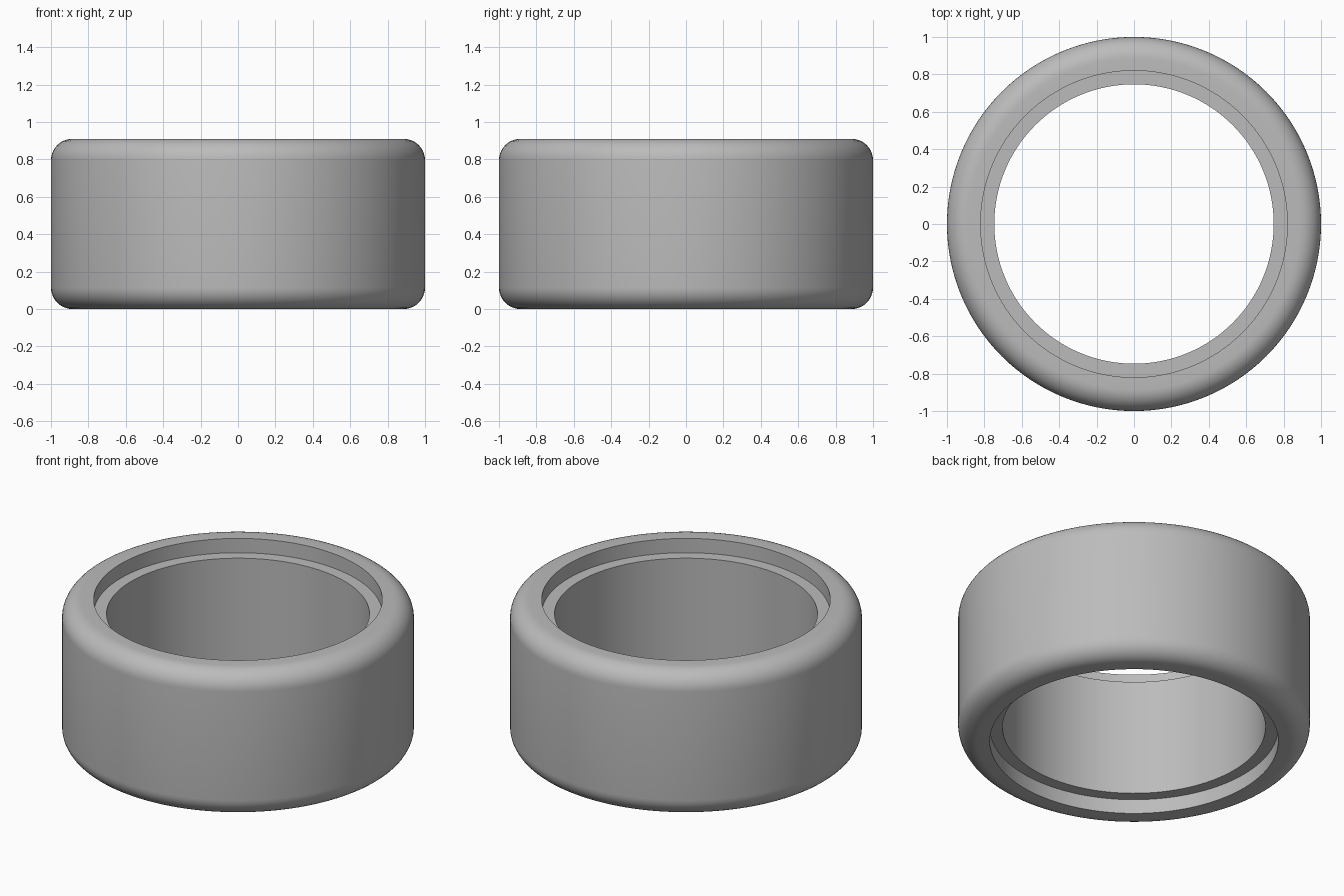
import bpy, bmesh, math
from mathutils import Matrix, Vector

cube = bpy.data.objects.get("Cube")
if cube:
    bpy.data.objects.remove(cube, do_unlink=True)

HEIGHT, OUTER, RIM, BORE = 0.91, 1.0, 0.82, 0.747
DEPTH, FILLET = 0.09, 0.115
SEGMENTS, ARC_STEPS = 128, 10

# Upper half of the ring section, from the bore out to the tread
upper = [(BORE, HEIGHT - DEPTH), (RIM, HEIGHT - DEPTH), (RIM, HEIGHT)]
for i in range(ARC_STEPS + 1):
    a = math.pi / 2 * (1 - i / ARC_STEPS)
    upper.append((OUTER - FILLET + FILLET * math.cos(a),
                  HEIGHT - FILLET + FILLET * math.sin(a)))

# Mirror it for the lower half, closing the section
profile = upper + [(r, HEIGHT - z) for r, z in reversed(upper)]

# Revolve the section
bm = bmesh.new()
rings = []
for s in range(SEGMENTS):
    turn = Matrix.Rotation(2 * math.pi * s / SEGMENTS, 3, "Z")
    rings.append([bm.verts.new(turn @ Vector((r, 0, z))) for r, z in profile])
for s, ring in enumerate(rings):
    after = rings[(s + 1) % SEGMENTS]
    for i in range(len(profile)):
        j = (i + 1) % len(profile)
        bm.faces.new((ring[i], ring[j], after[j], after[i]))
bmesh.ops.recalc_face_normals(bm, faces=bm.faces)
mesh = bpy.data.meshes.new("tire_ring")
bm.to_mesh(mesh)
bm.free()
tire = bpy.data.objects.new("tire_ring", mesh)
bpy.context.collection.objects.link(tire)

# Plain grey
grey = bpy.data.materials.new("grey")
grey.use_nodes = True
colour = (0.5, 0.5, 0.5, 1)
grey.diffuse_color = colour
grey.node_tree.nodes["Principled BSDF"].inputs["Base Color"].default_value = colour
mesh.materials.append(grey)

# Smooth curves, crisp recess edges
bpy.ops.object.select_all(action="DESELECT")
tire.select_set(True)
bpy.context.view_layer.objects.active = tire
bpy.ops.object.shade_smooth_by_angle(angle=math.radians(30))
